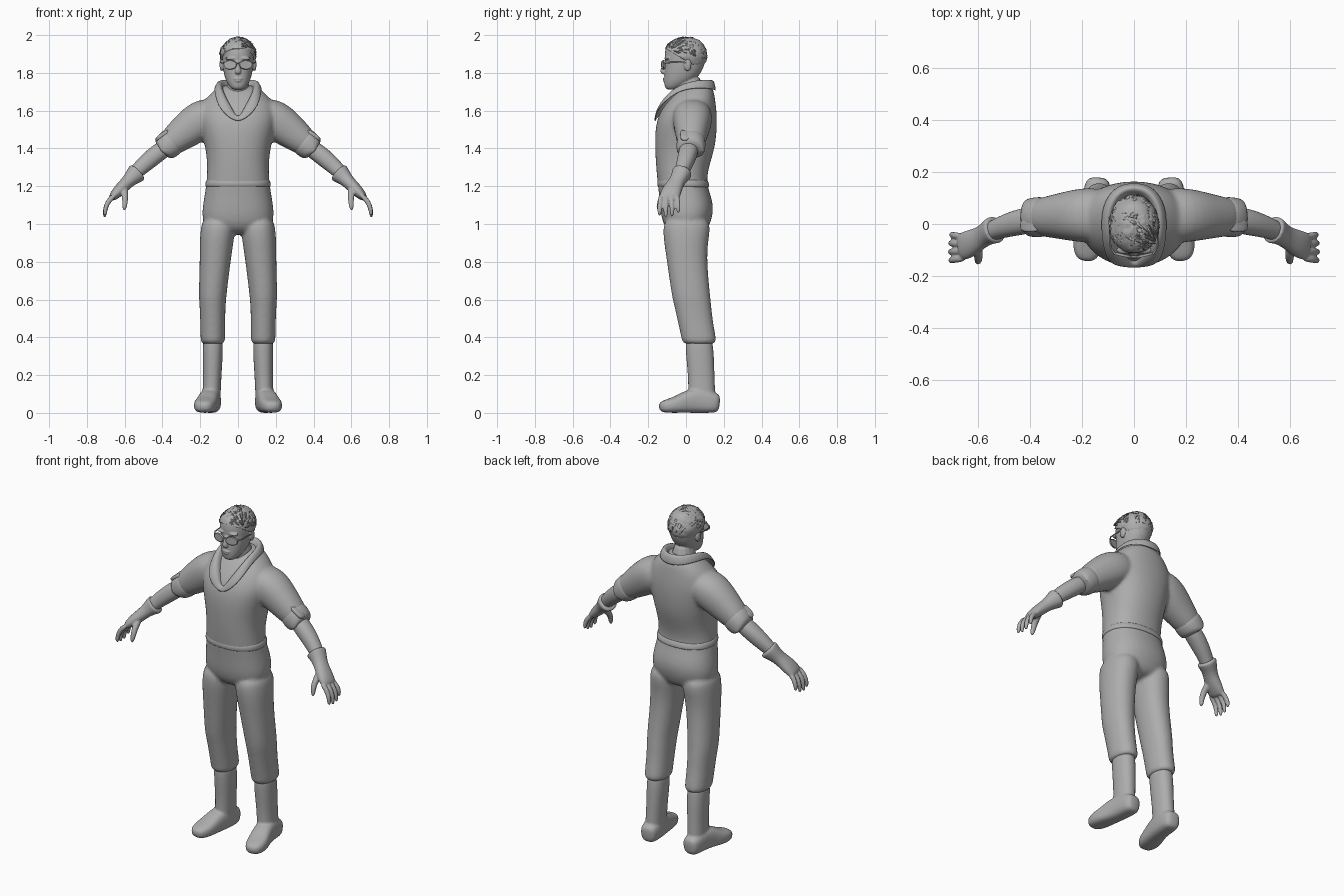
import bpy, bmesh, math, random
from mathutils import Vector, Matrix, noise

random.seed(4)
default_cube = bpy.data.objects.get("Cube")
if default_cube:
    bpy.data.objects.remove(default_cube, do_unlink=True)

grey = bpy.data.materials.new("plain_grey")
grey.use_nodes = True
grey.diffuse_color = (.42, .42, .42, 1)
for node in grey.node_tree.nodes:
    if node.type == 'BSDF_PRINCIPLED':
        node.inputs["Base Color"].default_value = grey.diffuse_color

SIDES = 16


def skin_rings(bm, rings):
    """Join a list of closed point rings into a capped tube."""
    loops = [[bm.verts.new(p) for p in ring] for ring in rings]
    for low, high in zip(loops, loops[1:]):
        for i in range(SIDES):
            j = (i + 1) % SIDES
            bm.faces.new((low[i], low[j], high[j], high[i]))
    bm.faces.new(loops[0])
    bm.faces.new(loops[-1])


def loft(bm, sections, both=False, axis=None, ref=(0, 1, 0), power=2.2):
    """Sections are (x, y, z, half width, half depth along ref)."""
    centres = [Vector(s[:3]) for s in sections]
    rings = []
    for i, s in enumerate(sections):
        ahead = centres[min(i + 1, len(centres) - 1)]
        behind = centres[max(i - 1, 0)]
        t = Vector(axis) if axis else (ahead - behind).normalized()
        u = Vector(ref)
        u = (u - t * u.dot(t)).normalized()
        w = t.cross(u)
        ring = []
        for k in range(SIDES):
            a = math.tau * k / SIDES
            c, d = math.cos(a), math.sin(a)
            c = math.copysign(abs(c) ** (2 / power), c)
            d = math.copysign(abs(d) ** (2 / power), d)
            ring.append(centres[i] + (w * c * s[3] + u * d * s[4]) * 1.025)
        rings.append(ring)
    skin_rings(bm, rings)
    if both:
        skin_rings(bm, [[Vector((-p.x, p.y, p.z)) for p in r] for r in rings])


def stack(bm, rows, both=False, power=2.2):
    """Rows are (height, x min, x max, front, back) of level slices."""
    loft(bm, [((a + b) / 2, (f + k) / 2, z, (b - a) / 2, (k - f) / 2)
              for z, a, b, f, k in rows], both, axis=(0, 0, 1), power=power)


def blob(bm, centre, size, both=False):
    for side in ((1, -1) if both else (1,)):
        spot = Vector((centre[0] * side, centre[1], centre[2]))
        bmesh.ops.create_uvsphere(
            bm, u_segments=16, v_segments=10, radius=1,
            matrix=Matrix.Translation(spot) @ Matrix.Diagonal((*size, 1)))


def finish(bm, name, subdivide=2, voxel=0, relax=4, thick=0):
    bmesh.ops.recalc_face_normals(bm, faces=bm.faces[:])
    for f in bm.faces:
        f.smooth = True
    mesh = bpy.data.meshes.new(name)
    bm.to_mesh(mesh)
    bm.free()
    mesh.materials.append(grey)
    ob = bpy.data.objects.new(name, mesh)
    bpy.context.collection.objects.link(ob)
    if thick:
        mod = ob.modifiers.new("thickness", 'SOLIDIFY')
        mod.thickness, mod.offset = thick, 0
    if subdivide:
        mod = ob.modifiers.new("round", 'SUBSURF')
        mod.levels = mod.render_levels = subdivide
    if voxel:
        mod = ob.modifiers.new("blend", 'REMESH')
        mod.mode, mod.voxel_size, mod.use_smooth_shade = 'VOXEL', voxel, True
        mod = ob.modifiers.new("relax", 'SMOOTH')
        mod.factor, mod.iterations = .5, relax
    return ob


# Suit: torso, trouser legs and sleeves blended together
bm = bmesh.new()
torso = [(.94, .09, -.07, .09), (.99, .185, -.12, .125), (1.07, .19, -.135, .147),
         (1.14, .178, -.14, .135), (1.22, .165, -.15, .105), (1.31, .161, -.158, .122),
         (1.4, .17, -.163, .152), (1.5, .195, -.163, .163), (1.58, .21, -.145, .163),
         (1.65, .185, -.1, .155), (1.7, .135, -.055, .148), (1.74, .085, -.01, .13)]
stack(bm, [(z, -w, w, f, k) for z, w, f, k in torso], power=2.3)
stack(bm, [(1.04, .03, .185, -.11, .12), (.97, .015, .198, -.122, .128),
           (.9, .025, .202, -.115, .115), (.8, .04, .202, -.1, .11),
           (.62, .062, .208, -.075, .127), (.57, .066, .203, -.062, .133),
           (.48, .069, .199, -.042, .142), (.39, .069, .198, -.022, .16),
           (.36, .07, .195, -.018, .158)], both=True)
loft(bm, [(.08, .03, 1.59, .08, .1), (.19, .035, 1.56, .11, .108),
          (.28, .03, 1.49, .092, .088), (.35, .027, 1.435, .075, .075),
          (.38, .025, 1.41, .06, .065)], both=True)
finish(bm, "suit", voxel=.01)

# Jacket hem
bm = bmesh.new()
stack(bm, [(1.19, -.165, .165, -.14, .118), (1.2, -.174, .174, -.151, .125),
           (1.225, -.172, .172, -.153, .118), (1.25, -.155, .155, -.14, .1)], power=2.3)
finish(bm, "jacket_hem")

# Rolled sleeve cuffs, hollow at the open end, with a strap
bm = bmesh.new()
loft(bm, [(.335, .028, 1.447, .06, .06), (.345, .028, 1.44, .076, .076),
          (.375, .026, 1.413, .074, .077), (.408, .024, 1.385, .064, .072),
          (.41, .024, 1.383, .053, .06), (.38, .025, 1.408, .05, .055)], both=True)
finish(bm, "sleeve_cuffs")
bm = bmesh.new()
loft(bm, [(.36, -.005, 1.495, .01, .024), (.395, -.005, 1.478, .012, .026),
          (.44, -.005, 1.44, .01, .024)], both=True, power=4)
finish(bm, "sleeve_straps", subdivide=1)

# Bare forearms
bm = bmesh.new()
loft(bm, [(.36, .022, 1.42, .044, .046), (.42, .012, 1.38, .048, .051),
          (.48, -.003, 1.33, .046, .046), (.53, -.02, 1.285, .039, .038),
          (.57, -.04, 1.24, .034, .034)], both=True)
finish(bm, "forearms")

# Gloves: flared cuff, palm, curled fingers and thumb
bm = bmesh.new()
loft(bm, [(.53, -.02, 1.276, .05, .05), (.536, -.022, 1.27, .055, .054),
          (.56, -.034, 1.248, .043, .045), (.585, -.05, 1.222, .034, .041),
          (.62, -.07, 1.187, .033, .05), (.65, -.084, 1.157, .027, .054),
          (.672, -.09, 1.133, .018, .05)], both=True)
for i, reach in enumerate((.9, 1, .95, .75)):
    y = -.131 + i * .027
    spread = (1.5 - i) * -.006
    loft(bm, [(.65, y, 1.155, .013, .013), (.675 + .01 * reach, y + spread / 2, 1.125, .014, .013),
              (.685 + .02 * reach, y + spread, 1.13 - .05 * reach, .012, .012),
              (.686 + .02 * reach, y + spread, 1.13 - .098 * reach, .009, .009)], both=True)
loft(bm, [(.6, -.075, 1.195, .018, .02), (.6, -.113, 1.162, .018, .018),
          (.597, -.139, 1.122, .015, .015), (.602, -.148, 1.07, .01, .01)], both=True)
finish(bm, "gloves", voxel=.005, relax=2)

# Boots: shaft and foot blended together
bm = bmesh.new()
stack(bm, [(.43, .085, .18, .0, .13), (.34, .078, .188, -.004, .147),
           (.2, .088, .184, .012, .15), (.1, .092, .188, .012, .155),
           (.05, .095, .188, .012, .155)], both=True)
loft(bm, [(.138, .18, .05, .035, .045), (.14, .15, .052, .052, .052),
          (.145, .07, .07, .054, .07), (.158, .0, .058, .055, .058),
          (.171, -.05, .043, .06, .043), (.181, -.1, .036, .056, .036),
          (.186, -.145, .03, .032, .024)], both=True, ref=(0, 0, 1), power=2.8)
finish(bm, "boots", voxel=.007, relax=3)

# Neck and head with facial features blended in
bm = bmesh.new()
stack(bm, [(1.6, -.065, .065, -.06, .1), (1.68, -.06, .06, -.05, .09),
           (1.8, -.06, .06, -.05, .085)])
head = [(1.71, .025, -.1, -.05), (1.722, .042, -.112, -.02), (1.75, .06, -.116, .03),
        (1.78, .071, -.115, .065), (1.82, .079, -.114, .09), (1.86, .083, -.11, .102),
        (1.9, .086, -.114, .106), (1.94, .08, -.106, .1), (1.97, .062, -.08, .08),
        (1.985, .03, -.04, .05)]
stack(bm, [(z, -w, w, f, k) for z, w, f, k in head])
loft(bm, [(0, -.105, 1.865, .01, .012), (0, -.116, 1.83, .012, .014),
          (0, -.122, 1.807, .018, .017), (0, -.115, 1.794, .014, .012)])
blob(bm, (0, -.112, 1.769), (.026, .011, .006))
blob(bm, (0, -.109, 1.757), (.022, .013, .006))
blob(bm, (.036, -.1, 1.877), (.034, .016, .009), both=True)
blob(bm, (.087, .008, 1.842), (.011, .021, .033), both=True)
finish(bm, "head", subdivide=1, voxel=.004, relax=3)

# Hair: a rough cap trimmed along the hairline, covered in swept tufts
bm = bmesh.new()
middle = Vector((0, -.004, 1.893))
size = Vector((.096, .116, .097))
bmesh.ops.create_uvsphere(bm, u_segments=48, v_segments=32, radius=1)
for v in bm.verts:
    rough = 1 + .05 * noise.noise(v.co * 6)
    v.co = middle + v.co * size * rough
bmesh.ops.bisect_plane(bm, geom=bm.verts[:] + bm.edges[:] + bm.faces[:],
                       plane_co=(0, 0, 1.863), plane_no=(0, -.6, -1), clear_outer=True)
bmesh.ops.holes_fill(bm, edges=[e for e in bm.edges if e.is_boundary])
for i in range(110):
    turn, lift = random.uniform(0, math.tau), random.uniform(.1, 1)
    out = Vector((math.cos(turn) * math.sqrt(1 - lift ** 2),
                  math.sin(turn) * math.sqrt(1 - lift ** 2), lift))
    root = middle + out * size * .96
    if root.z < 1.875 - root.y * .6:
        continue
    sweep = Vector((.7, -.5, .2)) if out.y < .2 else Vector((.3, .5, -.8))
    sweep = (sweep - out * sweep.dot(out) * .85).normalized()
    across = out.cross(sweep).normalized()
    turned = Matrix((across, out, sweep)).transposed().to_4x4()
    bmesh.ops.create_cone(bm, segments=5, radius1=.011, radius2=.001, depth=.05, cap_ends=True,
                          matrix=Matrix.Translation(root + sweep * .01) @ turned
                          @ Matrix.Diagonal((1, .55, 1, 1)))
finish(bm, "hair", subdivide=0)

# Sunglasses: lenses, rims, bridge and temple arms
bm = bmesh.new()
for side in (1, -1):
    place = (Matrix.Translation((.042 * side, -.12, 1.843))
             @ Matrix.Rotation(side * .22, 4, 'Z') @ Matrix.Rotation(math.pi / 2, 4, 'X'))
    bmesh.ops.create_cone(bm, segments=24, radius1=1, radius2=1, depth=.006, cap_ends=True,
                          matrix=place @ Matrix.Diagonal((.034, .022, 1, 1)))
    bmesh.ops.create_cone(bm, segments=24, radius1=1, radius2=.93, depth=.01,
                          matrix=place @ Matrix.Diagonal((.037, .025, 1, 1)))
loft(bm, [(-.012, -.127, 1.852, .004, .004), (.012, -.127, 1.852, .004, .004)])
loft(bm, [(.074, -.115, 1.852, .005, .004), (.09, -.09, 1.855, .004, .003),
          (.094, .01, 1.857, .004, .003)], both=True, ref=(1, 0, 0))
glasses = finish(bm, "sunglasses", subdivide=0)

# Open collar: inner wall, rim and turned-down lapel
inner = [(0, -.13, 1.54), (.03, -.115, 1.6), (.06, -.07, 1.65), (.072, -.02, 1.68),
         (.07, .05, 1.7), (.04, .095, 1.7), (0, .105, 1.7)]
rim = [(0, -.158, 1.555), (.038, -.148, 1.62), (.078, -.105, 1.695), (.1, -.035, 1.755),
       (.1, .06, 1.782), (.058, .13, 1.785), (0, .146, 1.785)]
lapel = [(.0, -.167, 1.52), (.088, -.162, 1.595), (.115, -.115, 1.645), (.126, -.04, 1.705),
         (.126, .07, 1.72), (.075, .147, 1.71), (0, .16, 1.7)]
bm = bmesh.new()
rows = [[bm.verts.new(p) for p in row]
        + [bm.verts.new((-x, y, z)) for x, y, z in row[-2:0:-1]]
        for row in (inner, rim, lapel)]
for low, high in zip(rows, rows[1:]):
    for i in range(len(low)):
        j = (i + 1) % len(low)
        bm.faces.new((low[i], low[j], high[j], high[i]))
finish(bm, "collar", thick=.012)

# Keep crisp edges on the glasses
bpy.ops.object.select_all(action='DESELECT')
glasses.select_set(True)
bpy.context.view_layer.objects.active = glasses
bpy.ops.object.shade_smooth_by_angle()
